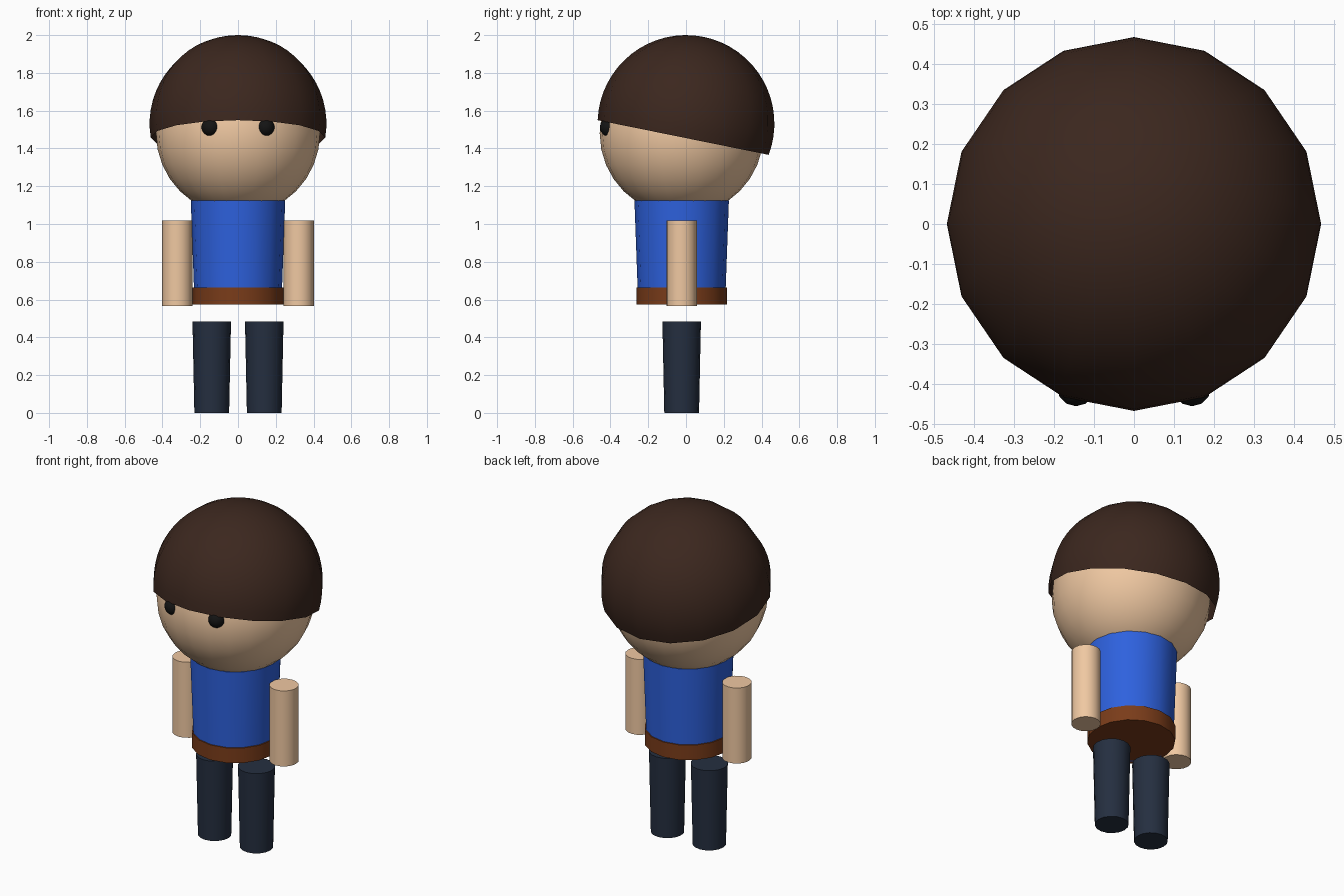
import bpy, bmesh
from math import sin, cos, radians, tau

if "Cube" in bpy.data.objects:
    bpy.data.objects.remove(bpy.data.objects["Cube"])

BODY_Y = -0.023  # body axis sits slightly ahead of the hair


def material(name, rgb):
    m = bpy.data.materials.new(name)
    m.diffuse_color = (*rgb, 1)
    m.use_nodes = True
    m.node_tree.nodes["Principled BSDF"].inputs["Base Color"].default_value = m.diffuse_color
    return m


SKIN = material("skin", (0.87, 0.58, 0.36))
HAIR = material("hair", (0.044, 0.020, 0.013))
SHIRT = material("shirt", (0.027, 0.12, 0.73))
LEATHER = material("leather", (0.195, 0.045, 0.010))
TROUSERS = material("trousers", (0.018, 0.028, 0.051))
BLACK = material("black", (0.007, 0.007, 0.007))


def finish(ob, name, mat):
    ob.name = name
    ob.data.materials.append(mat)
    bpy.ops.object.shade_smooth_by_angle(angle=radians(35))
    return ob


def tube(name, mat, x, z0, z1, r0, r1, sides=16):
    """Capped, possibly tapered cylinder standing between z0 and z1."""
    bpy.ops.mesh.primitive_cone_add(vertices=sides, radius1=r0, radius2=r1,
                                    depth=z1 - z0, location=(x, BODY_Y, (z0 + z1) / 2))
    return finish(bpy.context.object, name, mat)


def ball(name, mat, loc, r, segs, rings):
    bpy.ops.mesh.primitive_uv_sphere_add(segments=segs, ring_count=rings, radius=r, location=loc)
    return finish(bpy.context.object, name, mat)


def dome(name, mat, loc, r, sweep, tilt, sides=16, rings=16):
    """Open spherical cap, lathed from an arc running down from the pole."""
    bm = bmesh.new()
    arc = [bm.verts.new((0, -r * sin(sweep * i / rings), r * cos(sweep * i / rings)))
           for i in range(rings + 1)]
    edges = [bm.edges.new(pair) for pair in zip(arc, arc[1:])]
    bmesh.ops.spin(bm, geom=arc + edges, cent=(0, 0, 0), axis=(0, 0, 1),
                   angle=tau, steps=sides)
    bmesh.ops.remove_doubles(bm, verts=bm.verts, dist=1e-4)
    bmesh.ops.recalc_face_normals(bm, faces=bm.faces)
    if sum(f.normal.dot(f.calc_center_median()) for f in bm.faces) < 0:
        bmesh.ops.reverse_faces(bm, faces=bm.faces)
    me = bpy.data.meshes.new(name)
    bm.to_mesh(me)
    bm.free()
    ob = bpy.data.objects.new(name, me)
    bpy.context.collection.objects.link(ob)
    ob.location = loc
    ob.rotation_euler.x = tilt
    bpy.ops.object.select_all(action='DESELECT')
    ob.select_set(True)
    bpy.context.view_layer.objects.active = ob
    return finish(ob, name, mat)


# Head and tilted hair cap
ball("head", SKIN, (0, BODY_Y, 1.48), 0.434, 24, 16)
dome("hair", HAIR, (0, 0, 1.532), 0.468, radians(99.3), -0.2)

# Torso and belt
tube("torso", SHIRT, 0, 0.573, 1.124, 0.23, 0.25)
tube("belt", LEATHER, 0, 0.573, 0.663, 0.24, 0.24)

# Paired parts
for side, s in (("left", 1), ("right", -1)):
    ball(f"{side}_eye", BLACK, (s * 0.145, -0.408, 1.512), 0.048, 12, 12)
    tube(f"{side}_arm", SKIN, s * 0.3215, 0.565, 1.018, 0.08, 0.08)
    tube(f"{side}_leg", TROUSERS, s * 0.139, 0, 0.483, 0.092, 0.102)
